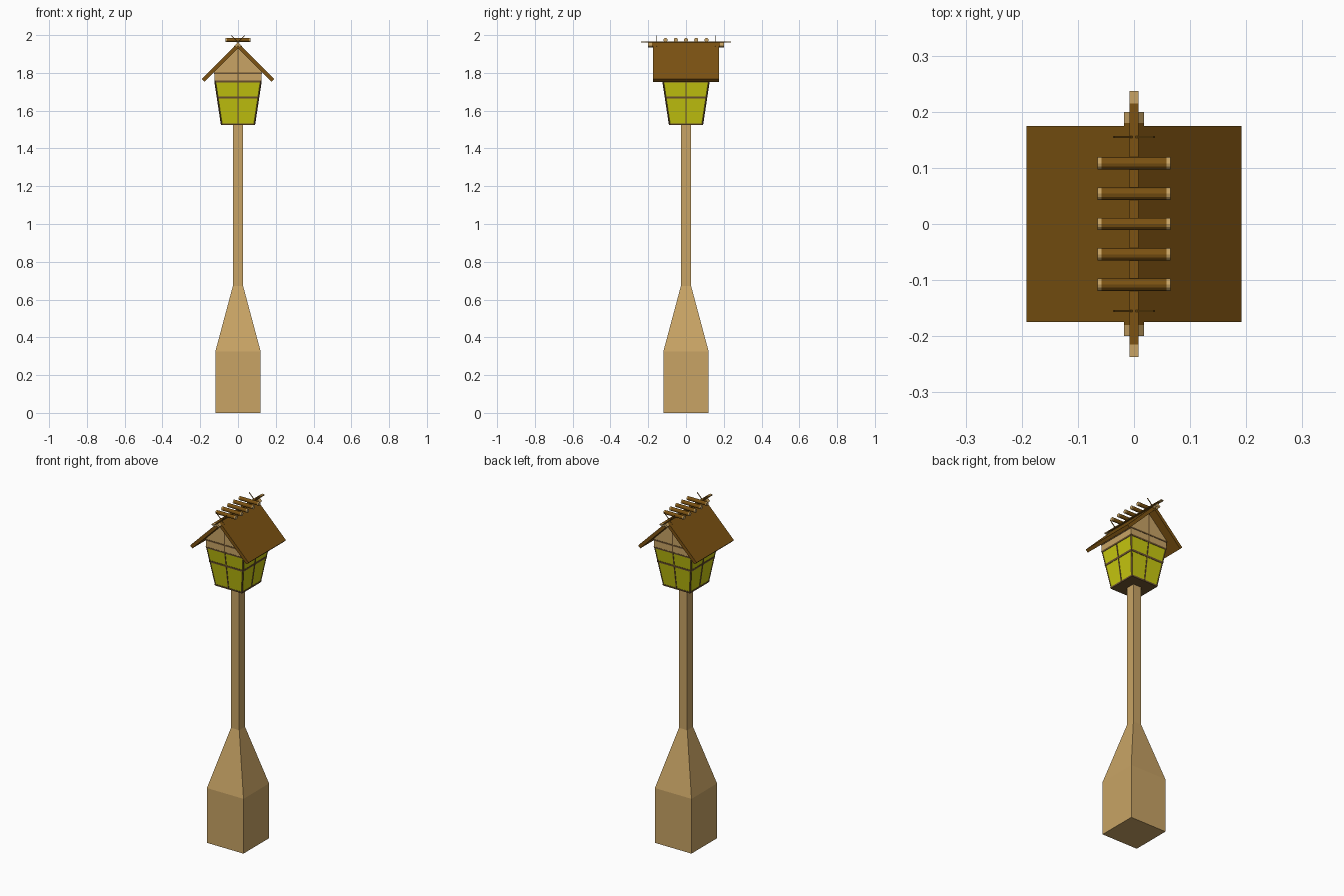
import bpy, bmesh, math
from mathutils import Vector, Matrix

if "Cube" in bpy.data.objects:
    bpy.data.objects.remove(bpy.data.objects["Cube"])


def material(name, rgb):
    m = bpy.data.materials.new(name)
    m.diffuse_color = (*rgb, 1)
    m.use_nodes = True
    m.node_tree.nodes["Principled BSDF"].inputs["Base Color"].default_value = m.diffuse_color
    return m


WOOD = material("light_wood", (0.58, 0.37, 0.13))
DARK = material("dark_wood", (0.20, 0.085, 0.006))
TRIM = material("trim_wood", (0.16, 0.09, 0.03))
GLOW = material("yellow_pane", (0.58, 0.58, 0.005))


def finish(name, bm, mat):
    bmesh.ops.recalc_face_normals(bm, faces=bm.faces)
    me = bpy.data.meshes.new(name)
    bm.to_mesh(me)
    bm.free()
    me.materials.append(mat)
    ob = bpy.data.objects.new(name, me)
    bpy.context.collection.objects.link(ob)
    return ob


def loft(name, rings, mat):
    """Stack of square sections given as (half width, height)."""
    bm = bmesh.new()
    loops = [[bm.verts.new((sx * h, sy * h, z)) for sx, sy in
              ((-1, -1), (1, -1), (1, 1), (-1, 1))] for h, z in rings]
    bm.faces.new(loops[0])
    bm.faces.new(loops[-1])
    for a, b in zip(loops, loops[1:]):
        for i in range(4):
            j = (i + 1) % 4
            bm.faces.new((a[i], a[j], b[j], b[i]))
    return finish(name, bm, mat)


def prism(name, profile, y0, y1, mat):
    """Extrude an x-z profile along y."""
    bm = bmesh.new()
    f = bm.faces.new([bm.verts.new((x, y0, z)) for x, z in profile])
    ext = bmesh.ops.extrude_face_region(bm, geom=[f])["geom"]
    bmesh.ops.translate(bm, vec=(0, y1 - y0, 0),
                        verts=[v for v in ext if isinstance(v, bmesh.types.BMVert)])
    return finish(name, bm, mat)


def beam(name, p, q, w, d, mat):
    """Rectangular bar from p to q."""
    p, q = Vector(p), Vector(q)
    rot = (q - p).to_track_quat('Z', 'Y').to_matrix().to_4x4()
    bm = bmesh.new()
    bmesh.ops.create_cube(bm, size=1, matrix=Matrix.Translation((p + q) / 2) @ rot
                          @ Matrix.Diagonal((w, d, (q - p).length, 1)))
    return finish(name, bm, mat)


def log(name, x0, x1, y, z, r, mat):
    bm = bmesh.new()
    bmesh.ops.create_cone(bm, cap_ends=True, segments=12, radius1=r, radius2=r, depth=x1 - x0,
                          matrix=Matrix.Translation(((x0 + x1) / 2, y, z))
                          @ Matrix.Rotation(math.pi / 2, 4, 'Y'))
    return finish(name, bm, mat)


def chevron(half, apex, t):
    """Inverted V profile with 45 degree slopes."""
    k = t / math.sqrt(2)
    return [(0, apex), (half, apex - half), (half - k, apex - half - k), (0, apex - 2 * k),
            (k - half, apex - half - k), (-half, apex - half)]


# Post with heavy foot
loft("post", [(0.12, 0), (0.12, 0.325), (0.027, 0.672), (0.027, 1.53)], WOOD)

# Lantern body
Z0, Z1, H0, H1 = 1.527, 1.758, 0.088, 0.123


def half(z):
    return H0 + (H1 - H0) * (z - Z0) / (Z1 - Z0)


loft("lantern_panes", [(H0, Z0), (H1, Z1)], GLOW)
for name, a, b in (("bottom_rail", 1.524, 1.533), ("middle_rail", 1.665, 1.676),
                   ("top_rail", 1.750, 1.759)):
    loft(name, [(half(a) + 0.002, a), (half(b) + 0.002, b)], TRIM)

# Vertical lantern bars and corner posts
for k in range(4):
    r = Matrix.Rotation(k * math.pi / 2, 3, 'Z')
    beam("pane_bar", r @ Vector((0, -H0, Z0)), r @ Vector((0, -H1, Z1)), 0.006, 0.006, TRIM)
    beam("corner_post", r @ Vector((-H0 + .002, -H0 + .002, Z0)),
         r @ Vector((-H1 + .002, -H1 + .002, Z1)), 0.007, 0.007, TRIM)

# Gabled upper house and its trim
prism("gable_house", [(-.124, 1.758), (.124, 1.758), (.124, 1.807), (0, 1.931), (-.124, 1.807)],
      -0.124, 0.124, WOOD)
loft("gable_rail", [(0.126, 1.795), (0.126, 1.803)], TRIM)
for s in (-1, 1):
    beam("gable_bar", (0, s * .124, 1.758), (0, s * .124, 1.93), 0.006, 0.004, TRIM)

# Roof, ridge cover and ridge board
prism("roof", chevron(0.192, 1.959, 0.02), -0.175, 0.175, DARK)
prism("ridge_cover", chevron(0.018, 1.961, 0.012), -0.18, 0.18, DARK)
beam("ridge_board", (0, -0.215, 1.963), (0, 0.215, 1.963), 0.016, 0.006, DARK)
for s in (-1, 1):
    prism("ridge_cover_end", chevron(0.018, 1.961, 0.012), s * 0.18, s * 0.2, WOOD)
    beam("ridge_board_end", (0, s * .215, 1.963), (0, s * .237, 1.963), 0.016, 0.006, WOOD)
    # Crossed finial sticks
    for t in (-1, 1):
        beam("crossed_stick", (-t * .02, s * .155, 1.941), (t * .036, s * .155, 1.998),
             0.004, 0.003, DARK)

# Ridge logs with pale ends
for i in range(5):
    y = (i - 2) * 0.054
    log("ridge_log", -0.058, 0.058, y, 1.974, 0.011, DARK)
    for a, b in ((-0.065, -0.058), (0.058, 0.065)):
        log("ridge_log_end", a, b, y, 1.974, 0.011, WOOD)
